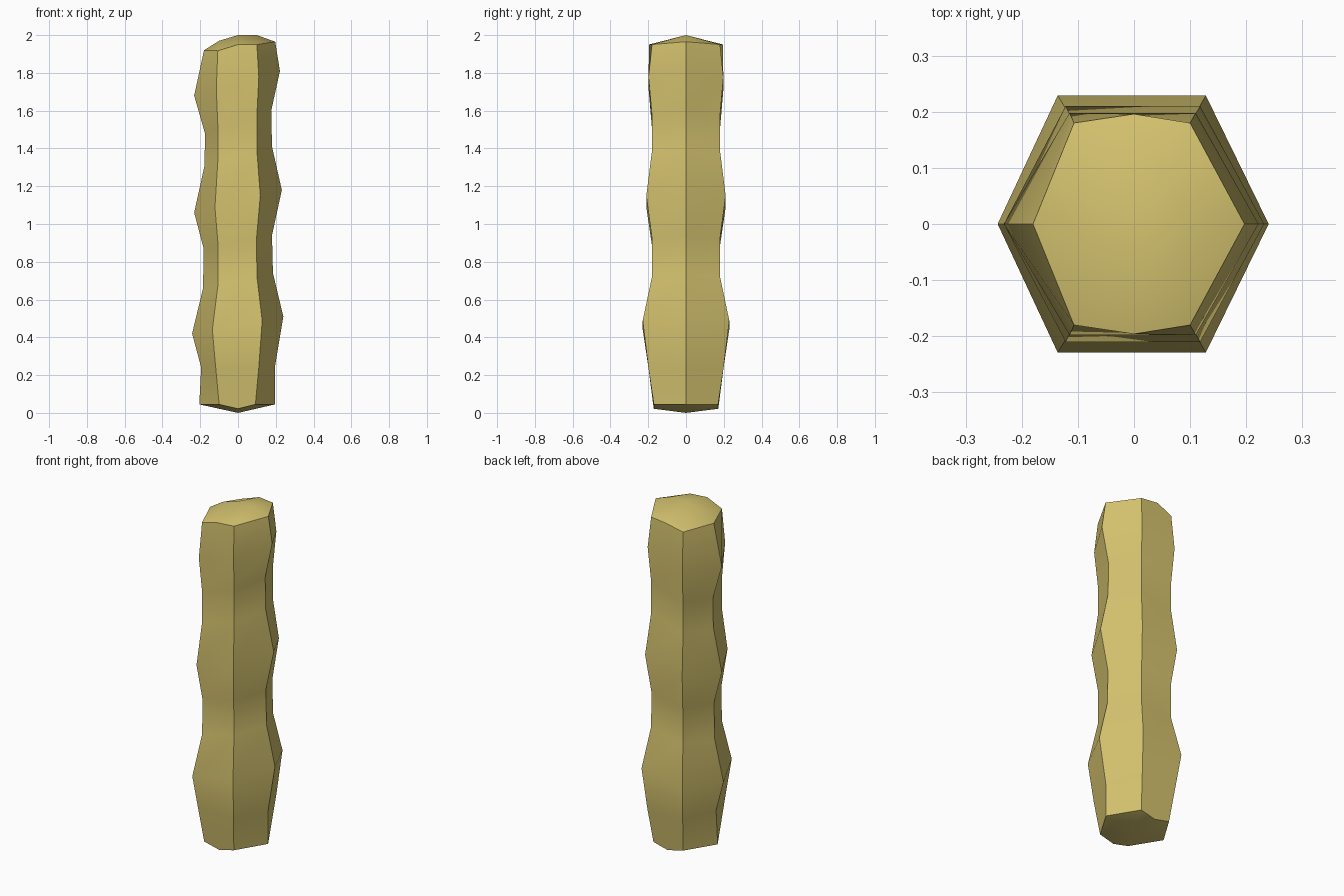
import bpy, bmesh

if "Cube" in bpy.data.objects:
    bpy.data.objects.remove(bpy.data.objects["Cube"])

# Tilted hexagonal rings: left x, left z, right x, right z, inner left x, inner right x, half depth
RINGS = [
    (-0.205, 0.045, 0.195, 0.045, -0.100, 0.092, 0.170),
    (-0.195, 0.24, 0.195, 0.24, -0.118, 0.110, 0.199),
    (-0.243, 0.42, 0.240, 0.51, -0.136, 0.128, 0.229),
    (-0.185, 0.66, 0.185, 0.74, -0.106, 0.100, 0.180),
    (-0.182, 0.87, 0.180, 0.94, -0.105, 0.098, 0.180),
    (-0.232, 1.06, 0.232, 1.18, -0.122, 0.118, 0.210),
    (-0.177, 1.31, 0.180, 1.41, -0.107, 0.100, 0.180),
    (-0.175, 1.48, 0.176, 1.60, -0.106, 0.100, 0.180),
    (-0.232, 1.68, 0.222, 1.81, -0.115, 0.110, 0.198),
    (-0.180, 1.92, 0.197, 1.965, -0.107, 0.100, 0.180),
]
bm = bmesh.new()


def ring(xl, zl, xr, zr, al, ar, b):
    pts = [(xl, 0), (al, -b), (ar, -b), (xr, 0), (ar, b), (al, b)]
    return [bm.verts.new((x, y, zl + (zr - zl) * (x - xl) / (xr - xl))) for x, y in pts]


rings = [ring(*r) for r in RINGS]
bottom, top = rings[0], rings[-1]
for i in (1, 5):
    top[i].co.z = 1.917
for i in (2, 4):
    top[i].co.z = 1.95

# Extra rim points in the middle of the front and back faces
low_mid = {1: bm.verts.new((0, -0.171, 0.022)), 4: bm.verts.new((0, 0.171, 0.022))}
top_mid = {1: bm.verts.new((0, -0.196, 1.95)), 4: bm.verts.new((0, 0.196, 1.95))}

# Six side strips
for k in range(len(rings) - 1):
    lo, hi = rings[k], rings[k + 1]
    for i in range(6):
        j = (i + 1) % 6
        face = [lo[i], lo[j], hi[j], hi[i]]
        if k == 0 and i in low_mid:
            face.insert(1, low_mid[i])
        if hi is top and i in top_mid:
            face.insert(3, top_mid[i])
        bm.faces.new(face)

# Shallow pointed underside
tip = bm.verts.new((0, 0, 0))
rim = []
for i in range(6):
    rim.append(bottom[i])
    if i in low_mid:
        rim.append(low_mid[i])
for i in range(len(rim)):
    bm.faces.new((rim[(i + 1) % len(rim)], rim[i], tip))

# Roof-like top with a ridge along x
m1, m2, m3 = [bm.verts.new(p) for p in ((-0.1, 0, 1.97), (0, 0, 2.0), (0.1, 0, 2.0))]
L, f1, f3, R, b3, b1 = top
for a, c, mid in ((f1, f3, top_mid[1]), (b1, b3, top_mid[4])):
    bm.faces.new((L, a, m1))
    bm.faces.new((a, mid, m2, m1))
    bm.faces.new((mid, c, m3, m2))
    bm.faces.new((c, R, m3))

bmesh.ops.recalc_face_normals(bm, faces=bm.faces)

# Smooth along the column, sharp at the hexagon edges and end rims
rim_edges = {e for e in bm.edges if e.calc_face_angle(0) > 0.56}
for f in bm.faces:
    f.smooth = True
for e in bm.edges:
    e.smooth = e not in rim_edges

mesh = bpy.data.meshes.new("wooden_post")
bm.to_mesh(mesh)
bm.free()
post = bpy.data.objects.new("wooden_post", mesh)
bpy.context.collection.objects.link(post)

mat = bpy.data.materials.new("tan bamboo")
mat.diffuse_color = (0.67, 0.55, 0.16, 1)
mat.use_nodes = True
mat.node_tree.nodes["Principled BSDF"].inputs["Base Color"].default_value = mat.diffuse_color
mesh.materials.append(mat)
